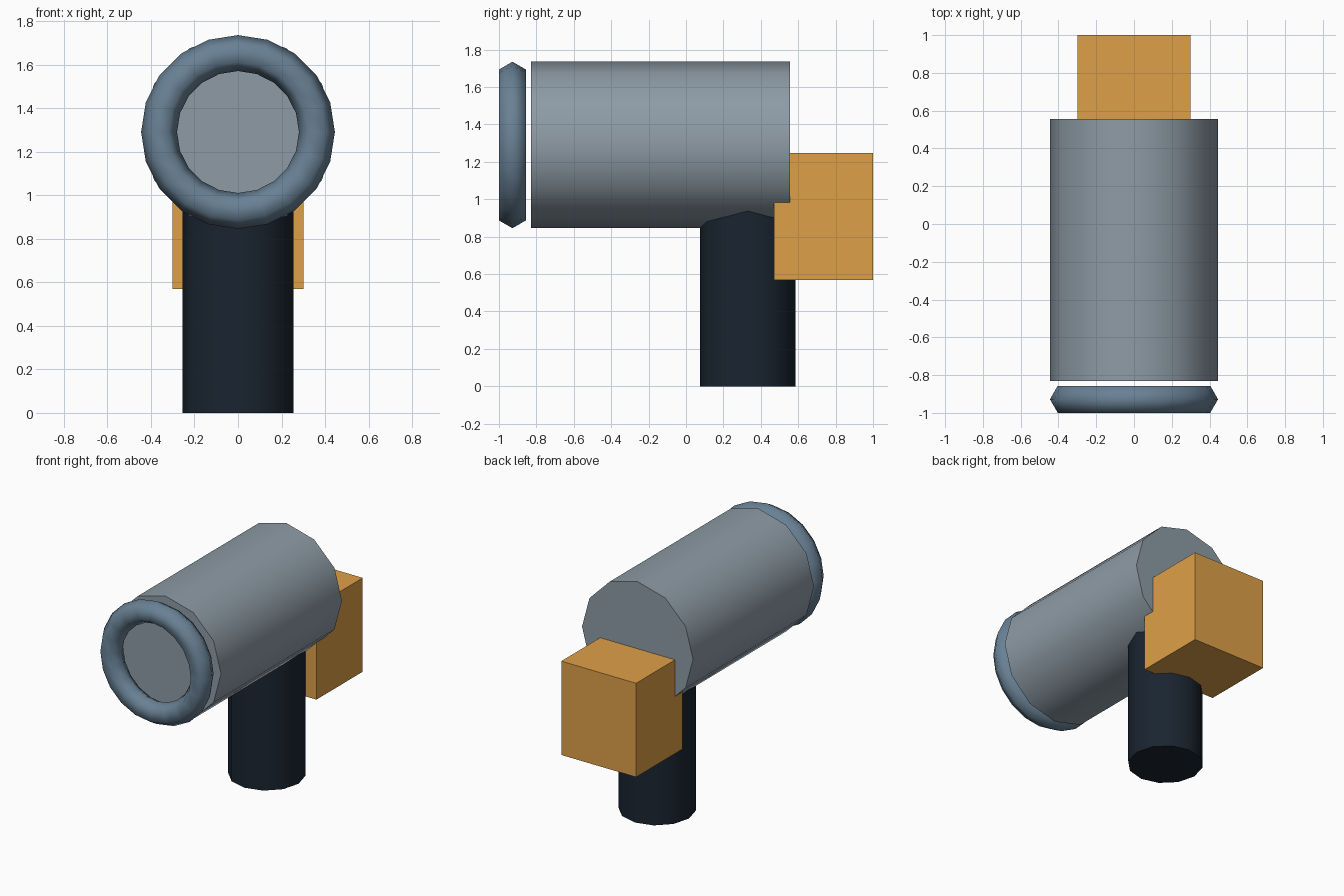
import bpy
from math import radians

if "Cube" in bpy.data.objects:
    bpy.data.objects.remove(bpy.data.objects["Cube"])


def finish(name, color, angle=None):
    """Name, colour and shade the newly added primitive."""
    ob = bpy.context.object
    ob.name = name
    mat = bpy.data.materials.new(name + "_colour")
    mat.diffuse_color = (*color, 1)
    mat.use_nodes = True
    mat.node_tree.nodes["Principled BSDF"].inputs["Base Color"].default_value = mat.diffuse_color
    ob.data.materials.append(mat)
    if angle:
        bpy.ops.object.shade_smooth_by_angle(angle=radians(angle))
    return ob


AXIS_Z = 1.29                    # height of the barrel axis
ALONG_Y = (radians(90), 0, 0)    # turns a z-axis primitive to face front

# Barrel: horizontal 12-sided cylinder
y0, y1 = -0.83, 0.555
bpy.ops.mesh.primitive_cylinder_add(
    vertices=12, radius=0.445, depth=y1 - y0,
    location=(0, (y0 + y1) / 2, AXIS_Z), rotation=ALONG_Y)
finish("barrel", (0.27, 0.33, 0.38), 40)

# Front ring: six-sided section, floating just ahead of the barrel
bpy.ops.mesh.primitive_torus_add(
    major_segments=20, minor_segments=6,
    major_radius=0.3625, minor_radius=0.0825,
    location=(0, -0.928, AXIS_Z), rotation=ALONG_Y)
finish("front_ring", (0.14, 0.22, 0.30), 80)

# Handle: vertical post running up into the barrel
handle_top = 1.1
bpy.ops.mesh.primitive_cylinder_add(
    vertices=12, radius=0.255, depth=handle_top,
    location=(0, 0.33, handle_top / 2))
finish("handle", (0.010, 0.018, 0.030), 40)

# Rear block: overlaps the back of the barrel and handle
bpy.ops.mesh.primitive_cube_add(size=1, location=(0, 0.735, 0.908))
block = finish("rear_block", (0.73, 0.35, 0.065))
block.scale = (0.6, 0.53, 0.68)
bpy.ops.object.transform_apply(location=False, rotation=False, scale=True)
